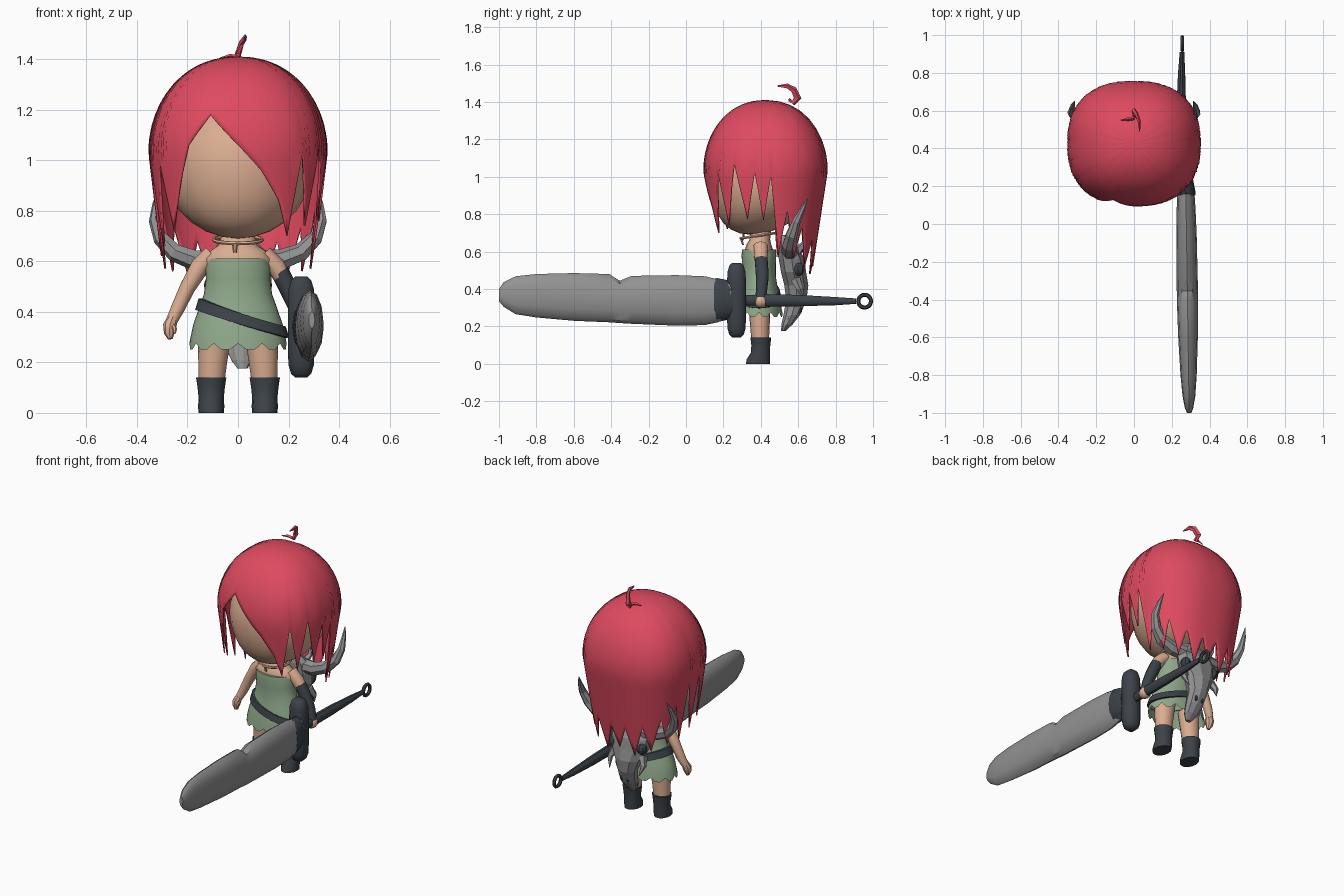
import bpy, bmesh, math
from mathutils import Vector as V

if "Cube" in bpy.data.objects:
    bpy.data.objects.remove(bpy.data.objects["Cube"])


def material(name, rgb):
    m = bpy.data.materials.new(name)
    m.diffuse_color = (*rgb, 1)
    m.use_nodes = True
    m.node_tree.nodes["Principled BSDF"].inputs["Base Color"].default_value = m.diffuse_color
    return m


RED = material("hair red", (0.73, 0.069, 0.115))
SKIN = material("skin", (0.71, 0.42, 0.285))
GREEN = material("dress green", (0.28, 0.40, 0.26))
DARK = material("dark leather", (0.045, 0.055, 0.066))
GREY = material("stone grey", (0.29, 0.29, 0.29))


def finish(name, bm, mat, smooth=40):
    bmesh.ops.recalc_face_normals(bm, faces=bm.faces)
    me = bpy.data.meshes.new(name)
    bm.to_mesh(me)
    bm.free()
    ob = bpy.data.objects.new(name, me)
    bpy.context.collection.objects.link(ob)
    me.materials.append(mat)
    if smooth:
        bpy.ops.object.select_all(action='DESELECT')
        ob.select_set(True)
        bpy.context.view_layer.objects.active = ob
        bpy.ops.object.shade_smooth_by_angle(angle=math.radians(smooth))
    return ob


def loft(name, rings, mat, smooth=40, caps=(True, True), closed=True):
    """Skin a list of equal-length point rings."""
    bm = bmesh.new()
    rows = [[bm.verts.new(p) for p in r] for r in rings]
    n = len(rows[0])
    for a, b in zip(rows, rows[1:]):
        for i in range(n if closed else n - 1):
            j = (i + 1) % n
            bm.faces.new((a[i], a[j], b[j], b[i]))
    if caps[0]:
        bm.faces.new(rows[0])
    if caps[1]:
        bm.faces.new(rows[-1])
    return finish(name, bm, mat, smooth)


def ring(c, u, v, n):
    return [V(c) + V(u) * math.cos(a) + V(v) * math.sin(a)
            for a in (2 * math.pi * i / n for i in range(n))]


def stack(name, secs, mat, n=16, **kw):
    """Elliptical sections along z: (z, x, y, half x, half y)."""
    return loft(name, [ring((x, y, z), (hx, 0, 0), (0, hy, 0), n) for z, x, y, hx, hy in secs], mat, **kw)


def along_y(name, secs, mat, n=10, **kw):
    """Elliptical sections along y: (y, x, z, half x, half z)."""
    return loft(name, [ring((x, y, z), (hx, 0, 0), (0, 0, hz), n) for y, x, z, hx, hz in secs], mat, **kw)


def tube(name, pts, mat, n=8, ref=(0, 1, 0), flat=1.0, **kw):
    """Tapered tube through (x, y, z, radius) points."""
    p = [V(q[:3]) for q in pts]
    rings = []
    for i, q in enumerate(pts):
        t = (p[min(i + 1, len(p) - 1)] - p[max(i - 1, 0)]).normalized()
        u = t.cross(V(ref)).normalized()
        rings.append(ring(p[i], u * q[3], t.cross(u) * q[3] * flat, n))
    return loft(name, rings, mat, **kw)


def torus(name, c, R, r, axes, mat, n=20, m=6):
    a, b = V(axes[0]), V(axes[1])
    w = a.cross(b).normalized()
    rings = []
    for i in range(n + 1):
        t = 2 * math.pi * i / n
        d = a * math.cos(t) + b * math.sin(t)
        rings.append(ring(V(c) + d * R, d * r, w * r, m))
    return loft(name, rings, mat, caps=(False, False))


def ball(name, c, s, mat, seg=20, rows=14, warp=None, smooth=60):
    bm = bmesh.new()
    bmesh.ops.create_uvsphere(bm, u_segments=seg, v_segments=rows, radius=1)
    for v in bm.verts:
        p = warp(v.co) if warp else v.co
        v.co = V(c) + V((p.x * s[0], p.y * s[1], p.z * s[2]))
    return finish(name, bm, mat, smooth)


# Head with the chin pushed forward
ball("head", (0, 0.42, 0.98), (0.295, 0.285, 0.29), SKIN,
     warp=lambda p: V((p.x, p.y - 0.25 * max(0, -p.z) ** 2, p.z)))

# Hair: dome that runs into a curtain with a pointed hem; angle 0 is the front
HEM = [(-19, 1.18), (0, 1.06), (15, .96), (28, .84), (36, .70), (43, 1.03), (52, .74), (61, 1.07),
       (72, .77), (80, 1.02), (88, .76), (95, 1.0), (104, .57), (112, .82), (122, .56), (130, .74),
       (140, .52), (150, .68), (160, .48), (170, .66), (180, .52), (190, .66), (201, .48), (211, .68),
       (221, .52), (231, .74), (240, .56), (248, .82), (257, .57), (265, .95), (275, .62), (284, .98),
       (293, .66), (302, 1.0), (311, .72), (328, 1.06), (341, 1.18)]
ZM, ZH, CURT = 1.03, 0.38, 0.5


def hair_point(t, u):
    s, c = math.sin(t), -math.cos(t)
    e = (abs(s) ** 2.4 + abs(c) ** 2.4) ** (-1 / 2.4)
    if u < 1:
        a = u * math.pi / 2
        k, z = math.sin(a) ** 0.92, ZM + ZH * math.cos(a)
    else:
        z = ZM - (u - 1) * CURT
        d = ZM - z
        k = 1 - d * (0.34 + 0.12 * max(c, 0))
    return V((0.355 * k * e * s, 0.425 + 0.333 * k * e * c, z))


columns = []
for (t0, z0), (t1, z1) in zip(HEM, HEM[1:]):
    for i in range(3):
        columns.append((t0 + (t1 - t0) * i / 3, z0 + (z1 - z0) * i / 3))
rows = 18
rings = []
for r in range(rows):
    row = []
    for t, z in columns:
        end = math.acos((z - ZM) / ZH) / (math.pi / 2) if z > ZM else 1 + (ZM - z) / CURT
        row.append(hair_point(math.radians(t), end * (0.01 + 0.99 * r / (rows - 1))))
    rings.append(row)
hair = loft("hair", rings, RED, smooth=60, caps=(True, False))
mod = hair.modifiers.new("thickness", 'SOLIDIFY')
mod.thickness = 0.008
mod.offset = -1

# Loose curl on the crown
tube("hair_curl", [(0, .57, 1.39, .012), (0, .595, 1.42, .022), (.015, .575, 1.465, .018),
                   (.028, .54, 1.485, .014), (.03, .49, 1.485, .004)], RED, n=5, ref=(1, 0, 0), flat=0.6, smooth=0)
tube("hair_wisp", [(0, .56, 1.405, .01), (-.03, .555, 1.412, .009), (-.07, .55, 1.405, .002)], RED, n=4, smooth=0)

# Neck, shoulders and choker
stack("neck_and_shoulders", [(.57, 0, .39, .125, .08), (.61, 0, .39, .135, .075), (.64, 0, .39, .11, .065),
                             (.665, 0, .395, .075, .055), (.72, 0, .40, .06, .055)], SKIN)
torus("choker", (0, .385, .685), .095, .008, ((1, 0, 0), (0, .97, .15)), SKIN)
stack("pendant", [(.635, -.012, .305, .008, .006), (.67, -.012, .295, .012, .008)], SKIN, n=6)

# Dress with scalloped hem
profile = [(.61, .122, .09), (.58, .13, .093), (.53, .127, .09), (.47, .135, .09), (.42, .153, .098),
           (.35, .177, .112), (.29, .19, .122), (.25, .192, .126)]
rings = [ring((0, .39, z), (hx, 0, 0), (0, hy, 0), 36) for z, hx, hy in profile]
for i in range(0, 36, 3):
    rings[-1][i].z += 0.025
loft("dress", rings, GREEN, caps=(True, False))


# Slanted belt that hugs the dress
def belt_row(dz, grow):
    out = []
    for i in range(28):
        a = 2 * math.pi * i / 28
        z = .375 - .055 * math.cos(a) + dz
        w = .177 + (.35 - z) * .3 + grow
        out.append((w * math.cos(a), .39 + (w * .64) * math.sin(a), z))
    return out


loft("belt", [belt_row(d, g) for d, g in ((-.024, -.012), (-.022, .01), (.022, .01), (.024, -.012))],
     DARK, caps=(False, False))

# Legs and boots
for side, s in (("left", 1), ("right", -1)):
    stack(side + "_leg", [(.11, s * .105, .397, .05, .046), (.2, s * .1, .395, .057, .052),
                          (.32, s * .092, .393, .068, .06)], SKIN)
    stack(side + "_boot", [(0, s * .106, .385, .05, .066), (.025, s * .106, .387, .052, .064),
                           (.06, s * .106, .398, .05, .052), (.1, s * .106, .40, .054, .052),
                           (.14, s * .106, .40, .06, .057)], DARK, n=14)

# Free arm with hand
tube("right_arm", [(-.10, .40, .625, .04), (-.15, .40, .58, .038), (-.20, .40, .495, .031), (-.24, .395, .41, .027),
                   (-.262, .385, .365, .023)], SKIN, n=10)
tube("right_hand", [(-.258, .385, .38, .02), (-.27, .375, .345, .027), (-.272, .37, .315, .021),
                    (-.268, .365, .293, .01)], SKIN, n=8)
tube("right_thumb", [(-.262, .375, .36, .01), (-.25, .35, .33, .009), (-.25, .343, .315, .004)], SKIN, n=6)

# Sword arm with long glove
tube("left_arm", [(.10, .40, .625, .04), (.15, .40, .58, .038), (.19, .405, .51, .031)], SKIN, n=10)
tube("left_glove", [(.165, .402, .56, .036), (.21, .408, .47, .036), (.235, .405, .41, .032),
                    (.25, .40, .35, .03)], DARK, n=10)
ball("left_hand", (.25, .40, .335), (.036, .04, .036), SKIN, seg=10, rows=8)

# Sword: grip, pommel ring, guard, collar, blade with a notch
along_y("sword_grip", [(.28, .25, .34, .022, .026), (.43, .25, .34, .028, .034), (.6, .25, .338, .026, .032),
                       (.8, .252, .335, .019, .023), (.91, .254, .335, .012, .015)], DARK)
torus("pommel_ring", (.256, .955, .335), .034, .011, ((0, 1, 0), (0, 0, 1)), DARK)
rings = []
for z, k in ((.14, .45), (.155, .75), (.19, .95), (.26, 1), (.42, 1), (.49, .95), (.525, .75), (.54, .45)):
    rings.append([V((.25 + .053 * k * x, .27 + .051 * k * y, z)) for x, y in
                  ((1, .5), (.5, 1), (-.5, 1), (-1, .5), (-1, -.5), (-.5, -1), (.5, -1), (1, -.5))])
loft("sword_guard", rings, DARK, smooth=50)
BLADE = [(-1, .335, .40, .012), (-.975, .305, .437, .022), (-.91, .265, .468, .034), (-.8, .248, .48, .043),
         (-.6, .23, .485, .052), (-.41, .222, .48, .056), (-.355, .218, .444, .056), (-.29, .214, .47, .056),
         (-.05, .204, .474, .054), (.1, .207, .468, .049), (.17, .222, .452, .045), (.24, .25, .435, .038)]
along_y("sword_blade", [(y, .277 - .015 * y, (a + b) / 2, h, (b - a) / 2) for y, a, b, h in BLADE], GREY,
        n=12, smooth=35)
along_y("blade_collar", [(.15, .273, .342, .05, .108), (.165, .273, .341, .054, .118),
                         (.25, .262, .341, .048, .10)], DARK, n=12)

# Horned animal skull worn on the back
stack("skull", [(.69, 0, .525, .06, .025), (.63, 0, .545, .12, .055), (.56, 0, .565, .135, .07),
                (.49, 0, .575, .13, .068), (.42, 0, .59, .09, .065), (.34, .005, .59, .062, .055),
                (.26, .012, .565, .056, .045), (.21, .015, .54, .045, .03), (.175, .017, .52, .02, .012)],
      GREY, n=9, smooth=0)
for side, s in (("left", 1), ("right", -1)):
    tube(side + "_horn", [(s * .08, .56, .60, .045), (s * .17, .55, .605, .042), (s * .25, .55, .635, .037),
                          (s * .305, .565, .69, .031), (s * .33, .59, .76, .023), (s * .325, .625, .83, .013),
                          (s * .315, .65, .88, .002)], GREY, n=7, smooth=0)
    ball(side + "_eye_socket", (s * .105, .60, .505), (.03, .034, .036), DARK, seg=8, rows=6, smooth=0)
    tube(side + "_cheek_spike", [(s * .1, .585, .45, .028), (s * .12, .61, .40, .018), (s * .105, .635, .34, .002)],
         GREY, n=5, smooth=0)
    tube(side + "_brow_spike", [(s * .06, .59, .60, .028), (s * .075, .63, .64, .016), (s * .07, .645, .70, .002)],
         GREY, n=5, smooth=0)
    tube(side + "_fang", [(s * .035 + .01, .56, .28, .016), (s * .04 + .01, .545, .24, .012),
                          (s * .03 + .01, .53, .20, .002)], GREY, n=5, smooth=0)
    ball(side + "_nostril", (s * .022 + .01, .61, .29), (.01, .012, .022), DARK, seg=6, rows=5, smooth=0)
